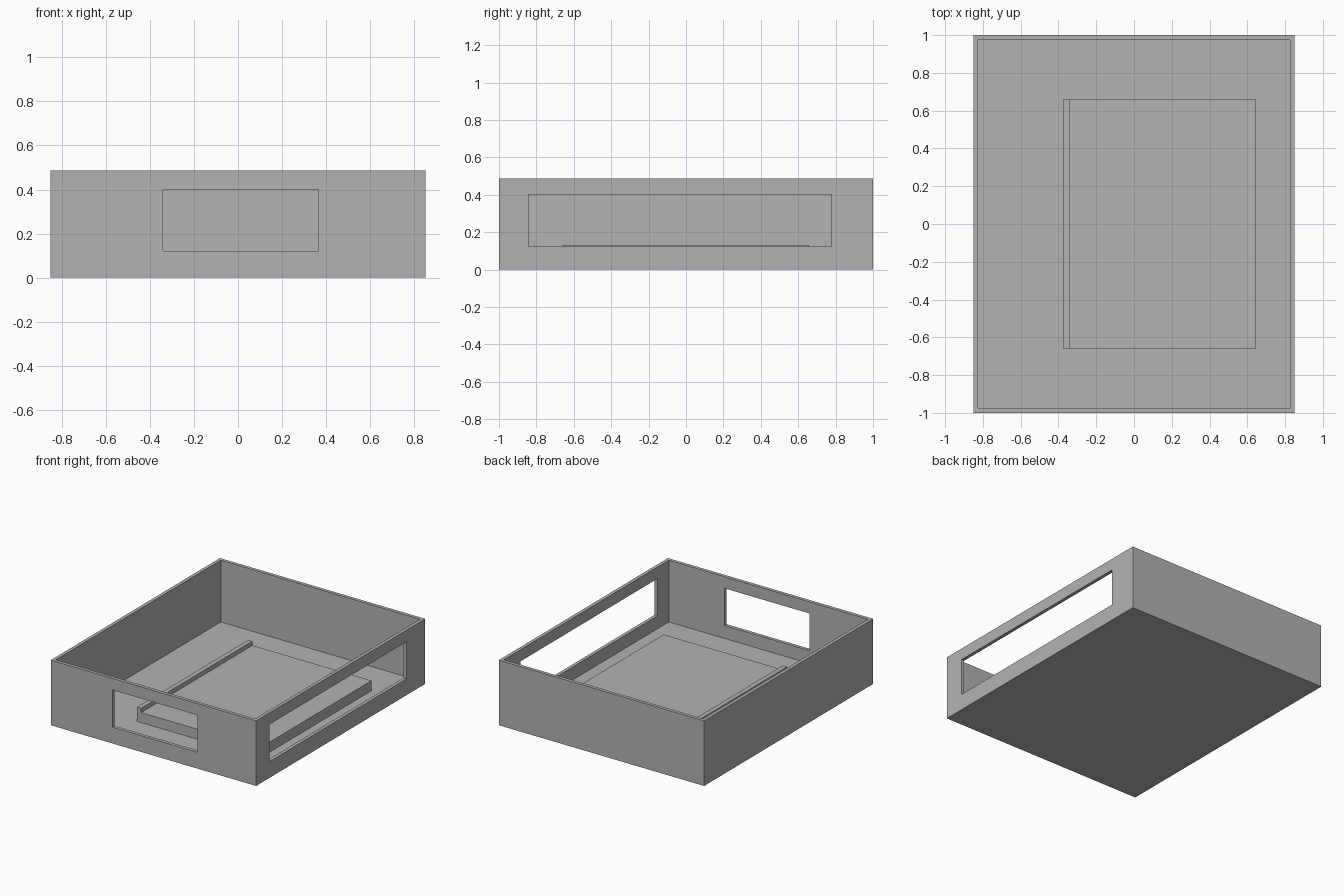
import bpy
import bmesh
from mathutils import Vector

default = bpy.data.objects.get("Cube")
if default:
    bpy.data.objects.remove(default, do_unlink=True)

# Single plain grey
grey = bpy.data.materials.new("plain grey")
grey.use_nodes = True
colour = (0.45, 0.45, 0.45, 1)
grey.diffuse_color = colour
grey.node_tree.nodes["Principled BSDF"].inputs["Base Color"].default_value = colour


def box(name, low, high):
    """Axis-aligned box between two corners."""
    low, high = Vector(low), Vector(high)
    bm = bmesh.new()
    bmesh.ops.create_cube(bm, size=1)
    bmesh.ops.scale(bm, vec=high - low, verts=bm.verts)
    bmesh.ops.translate(bm, vec=(low + high) / 2, verts=bm.verts)
    mesh = bpy.data.meshes.new(name)
    bm.to_mesh(mesh)
    bm.free()
    mesh.materials.append(grey)
    obj = bpy.data.objects.new(name, mesh)
    bpy.context.collection.objects.link(obj)
    return obj


def cut(target, cutter):
    """Subtract the cutter, then discard it."""
    cutter.hide_render = True
    mod = target.modifiers.new("cut", "BOOLEAN")
    mod.operation = "DIFFERENCE"
    mod.solver = "EXACT"
    mod.object = cutter
    bpy.context.view_layer.objects.active = target
    bpy.ops.object.modifier_apply(modifier=mod.name)
    bpy.data.objects.remove(cutter, do_unlink=True)


W, D, H = 0.85, 1.0, 0.487
WALL = 0.025
SILL, HEAD = 0.122, 0.4

# Open tray with a thin floor and walls
tray = box("tray", (-W, -D, 0), (W, D, H))
cut(tray, box("hollow", (WALL - W, WALL - D, WALL), (W - WALL, D - WALL, 1)))

# Windows in the front wall and the left wall
cut(tray, box("front_window", (-0.34, -D - 0.1, SILL), (0.363, -D + 0.1, HEAD)))
cut(tray, box("side_window", (W - 0.1, -0.843, SILL), (W + 0.1, 0.777, HEAD)))

# Raised platform on the floor, with a taller rail along one edge
LENGTH = 0.658
RAIL = -0.341
box("platform", (RAIL, -LENGTH, WALL), (0.645, LENGTH, 0.1))
box("rail", (-0.376, -LENGTH, WALL), (RAIL, LENGTH, 0.132))
